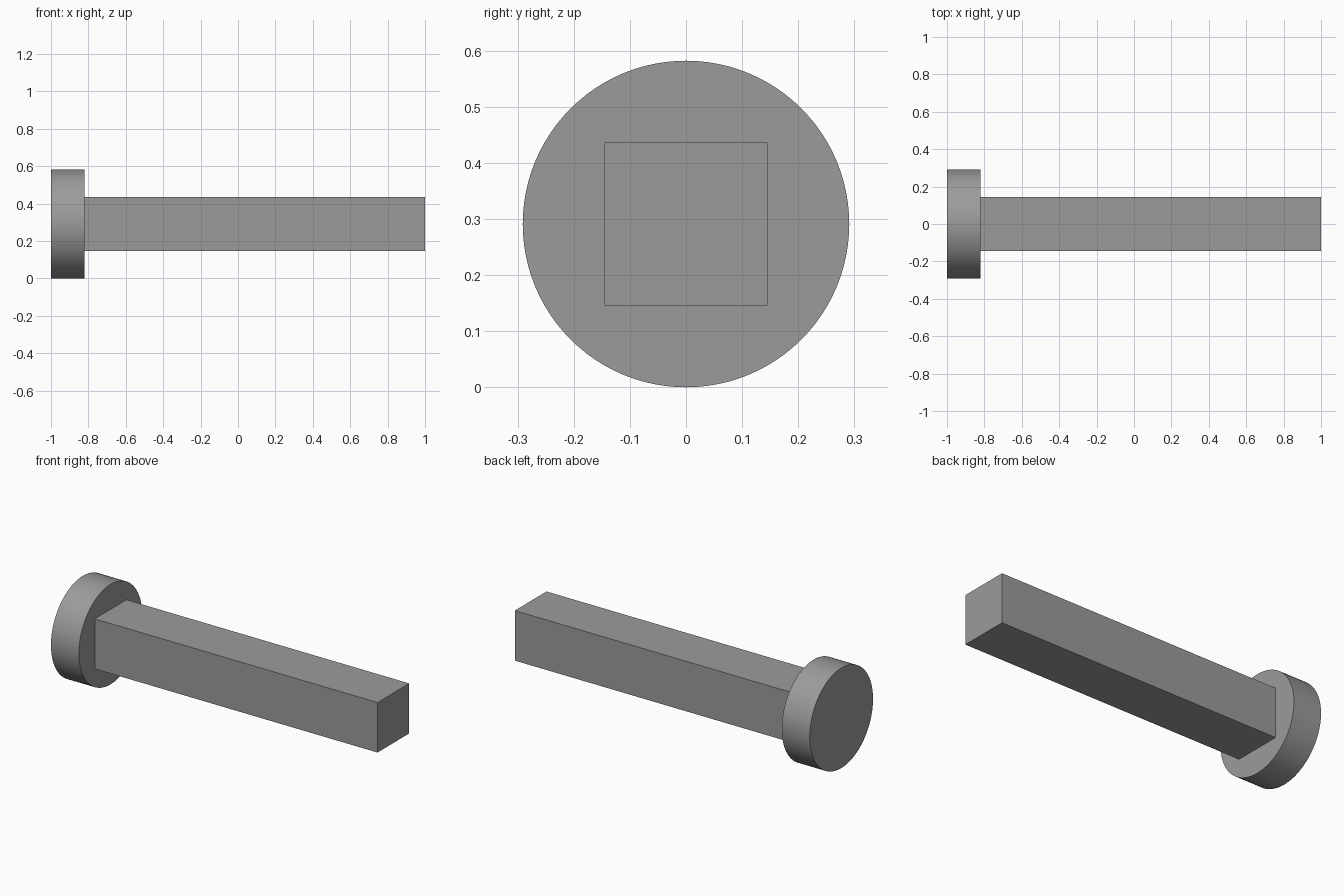
import bpy
import math

if "Cube" in bpy.data.objects:
    bpy.data.objects.remove(bpy.data.objects["Cube"])

RADIUS = 0.291        # head radius, also the axis height
HEAD_END = -0.82      # where the shank meets the head

grey = bpy.data.materials.new("mid grey")
grey.diffuse_color = (0.33, 0.33, 0.33, 1)
grey.use_nodes = True
grey.node_tree.nodes["Principled BSDF"].inputs["Base Color"].default_value = grey.diffuse_color


def finish(name):
    obj = bpy.context.object
    obj.name = name
    obj.data.materials.append(grey)
    return obj


# Round head, lying along x
bpy.ops.mesh.primitive_cylinder_add(
    vertices=96, radius=RADIUS, depth=HEAD_END + 1,
    location=((HEAD_END - 1) / 2, 0, RADIUS), rotation=(0, math.pi / 2, 0))
finish("round_head")
bpy.ops.object.transform_apply(location=False, rotation=True, scale=False)
bpy.ops.object.shade_smooth_by_angle(angle=math.radians(30))

# Square shank
bpy.ops.mesh.primitive_cube_add(size=1, location=((1 + HEAD_END) / 2, 0, RADIUS))
shank = finish("square_shank")
shank.scale = (1 - HEAD_END, RADIUS, RADIUS)
bpy.ops.object.transform_apply(location=False, rotation=False, scale=True)
